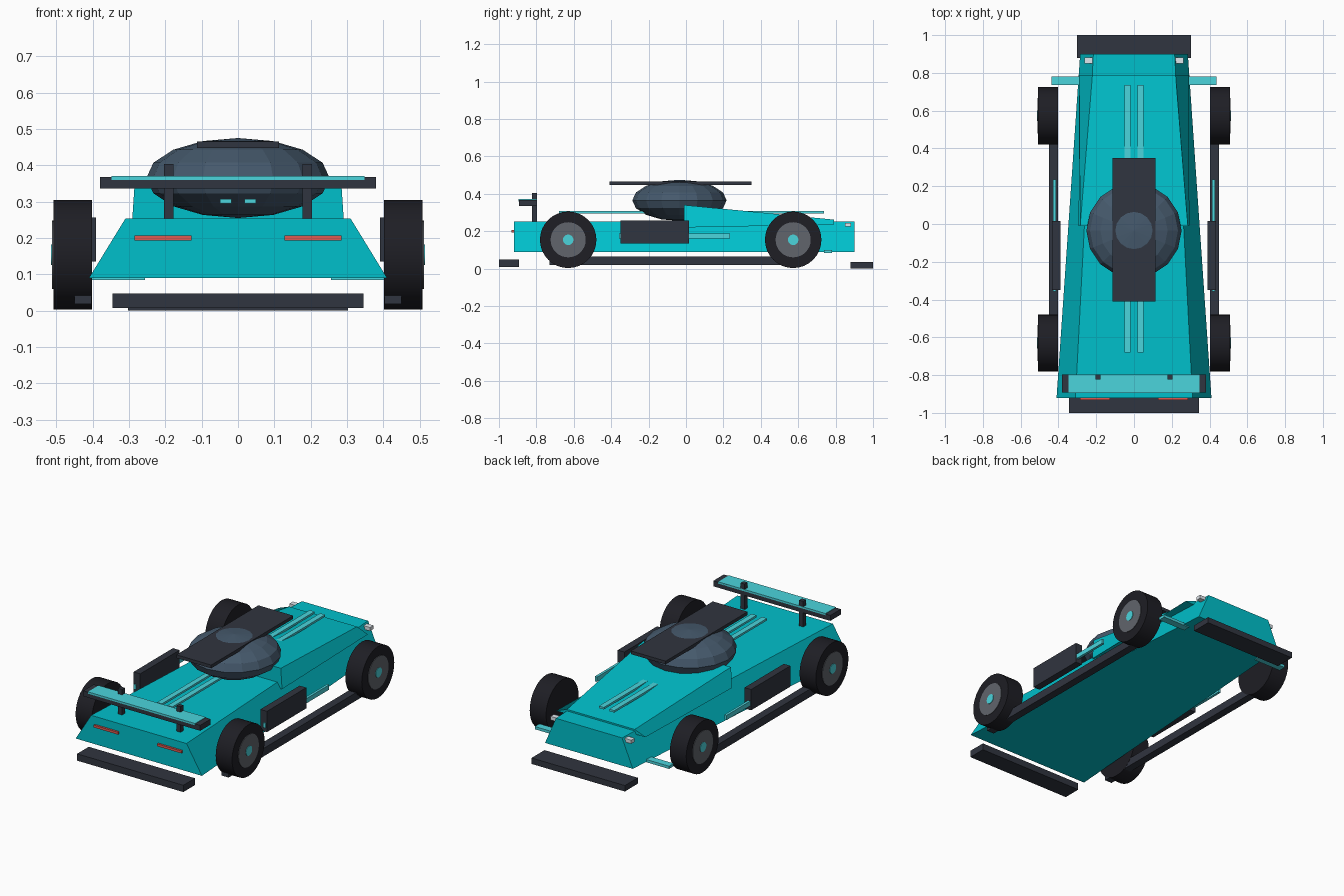
import bpy, math

if "Cube" in bpy.data.objects:
    bpy.data.objects.remove(bpy.data.objects["Cube"])


def material(name, rgb):
    m = bpy.data.materials.new(name)
    m.diffuse_color = (*rgb, 1)
    m.use_nodes = True
    m.node_tree.nodes["Principled BSDF"].inputs["Base Color"].default_value = m.diffuse_color
    return m


TEAL = material("teal", (0.0, 0.53, 0.60))
CYAN = material("cyan", (0.07, 0.66, 0.72))
DARK = material("dark", (0.03, 0.035, 0.05))
TYRE = material("rubber", (0.013, 0.013, 0.018))
GLASS = material("glass", (0.06, 0.10, 0.15))
HUB = material("hub grey", (0.12, 0.13, 0.15))
RED = material("red", (0.75, 0.10, 0.08))
WHITE = material("lamp white", (0.75, 0.8, 0.85))


def hexa(name, mat, y0, s0, y1, s1):
    """Tapered block between two end sections (bottom half-width, z0, top half-width, z1)."""
    verts = []
    for y, (wb, zb, wt, zt) in ((y0, s0), (y1, s1)):
        verts += [(-wb, y, zb), (wb, y, zb), (wt, y, zt), (-wt, y, zt)]
    faces = [(0, 1, 2, 3), (7, 6, 5, 4)]
    faces += [(i, i + 4, (i + 1) % 4 + 4, (i + 1) % 4) for i in range(4)]
    me = bpy.data.meshes.new(name)
    me.from_pydata(verts, [], faces)
    me.materials.append(mat)
    ob = bpy.data.objects.new(name, me)
    bpy.context.collection.objects.link(ob)
    return ob


def box(name, mat, x, y, z):
    bpy.ops.mesh.primitive_cube_add(size=1)
    ob = bpy.context.object
    ob.name = name
    for v in ob.data.vertices:
        v.co = [a + (c + 0.5) * (b - a) for c, (a, b) in zip(v.co, (x, y, z))]
    ob.data.materials.append(mat)
    return ob


def pair(name, mat, x, y, z):
    box(name + "_right", mat, x, y, z)
    box(name + "_left", mat, (-x[1], -x[0]), y, z)


def disc(name, mat, r, x0, x1, y, z, side):
    bpy.ops.mesh.primitive_cylinder_add(
        vertices=32, radius=r, depth=x1 - x0,
        location=(side * (x0 + x1) / 2, y, z), rotation=(0, math.pi / 2, 0))
    ob = bpy.context.object
    ob.name = name
    ob.data.materials.append(mat)
    bpy.ops.object.shade_smooth_by_angle(angle=math.radians(35))


# Main body and raised wedge deck
hexa("body", TEAL, -0.92, (0.41, 0.09, 0.31, 0.253), 0.90, (0.285, 0.09, 0.215, 0.253))
hexa("wedge_deck", TEAL, -0.01, (0.293, 0.22, 0.285, 0.34), 0.79, (0.29, 0.235, 0.22, 0.262))

# Canopy and roof panel
bpy.ops.mesh.primitive_uv_sphere_add(segments=16, ring_count=8, radius=1,
                                     location=(0, -0.035, 0.365))
canopy = bpy.context.object
canopy.name = "canopy"
canopy.scale = (0.252, 0.252, 0.11)
canopy.data.materials.append(GLASS)
box("roof_panel", DARK, (-0.113, 0.113), (-0.41, 0.35), (0.447, 0.466))

# Wheels
for end, y in (("front", -0.63), ("back", 0.573)):
    for side, label in ((1, "right"), (-1, "left")):
        tag = f"{end}_{label}"
        disc("tyre_" + tag, TYRE, 0.151, 0.402, 0.508, y, 0.154, side)
        disc("hub_" + tag, HUB, 0.094, 0.42, 0.511, y, 0.154, side)
        disc("hub_cap_" + tag, CYAN, 0.028, 0.44, 0.514, y, 0.154, side)

# Side skirts, pods and strips
pair("side_skirt", DARK, (0.403, 0.45), (-0.73, 0.62), (0.018, 0.065))
pair("side_pod", DARK, (0.39, 0.433), (-0.35, 0.015), (0.135, 0.257))
pair("side_strip", CYAN, (0.413, 0.428), (-0.357, 0.235), (0.16, 0.188))

# Low end plates
box("front_splitter", DARK, (-0.345, 0.345), (-1.0, -0.892), (0.008, 0.048))
box("back_plate", DARK, (-0.303, 0.303), (0.88, 1.0), (0.0, 0.035))

# Raised wing with posts
box("wing", DARK, (-0.38, 0.38), (-0.893, -0.796), (0.336, 0.368))
box("wing_top", CYAN, (-0.348, 0.348), (-0.895, -0.796), (0.36, 0.371))
pair("wing_post", DARK, (0.177, 0.203), (-0.823, -0.797), (0.25, 0.403))

# Stripes, fins and lamps
pair("stripe", CYAN, (0.018, 0.05), (-0.68, 0.737), (0.295, 0.307))
pair("low_fin", CYAN, (0.256, 0.436), (0.737, 0.78), (0.084, 0.1))
pair("red_lamp", RED, (0.128, 0.285), (-0.932, -0.915), (0.193, 0.207))
pair("white_lamp", WHITE, (0.218, 0.262), (0.85, 0.882), (0.224, 0.245))
